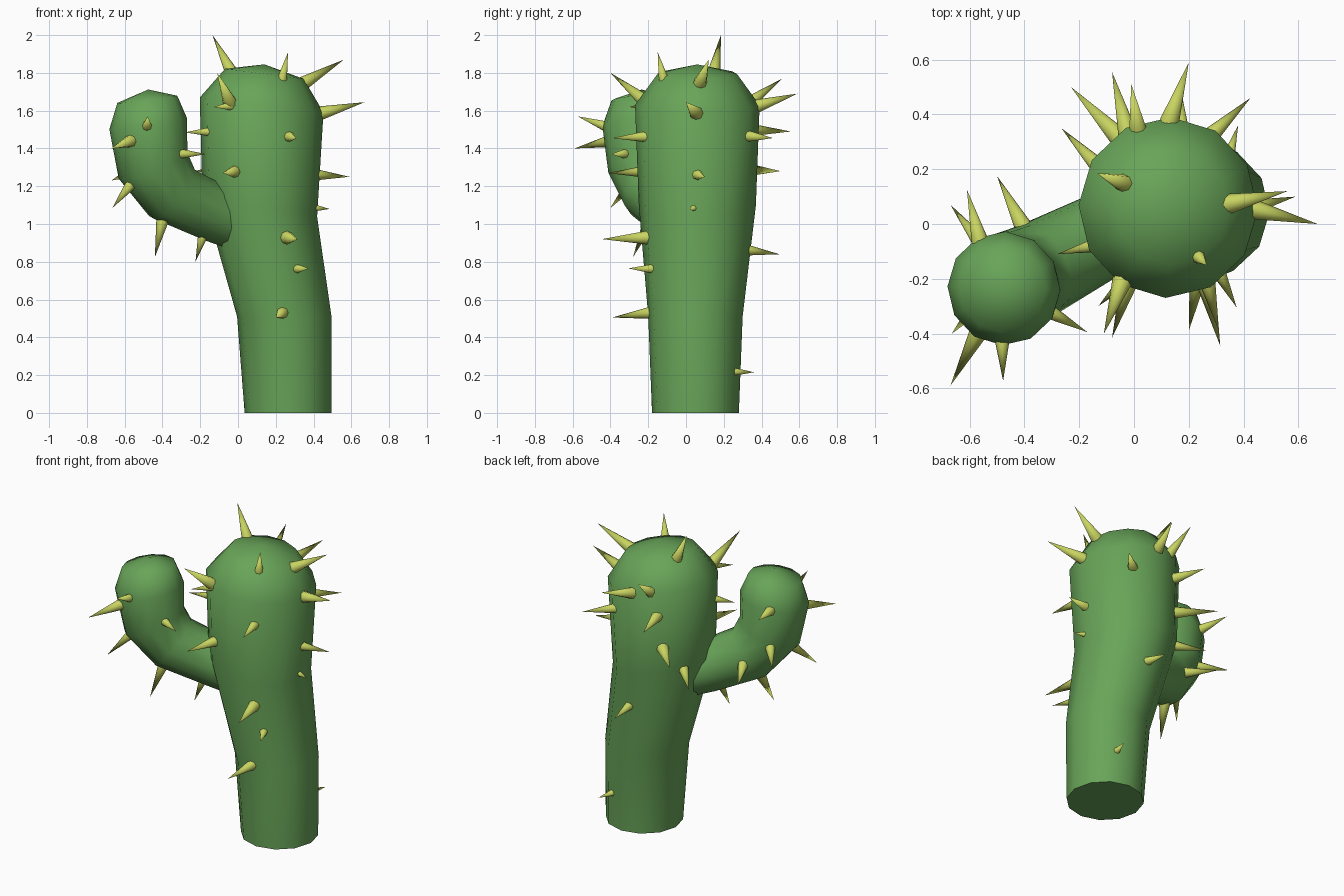
import bpy, bmesh, math
from mathutils import Vector
from mathutils.bvhtree import BVHTree

if "Cube" in bpy.data.objects:
    bpy.data.objects.remove(bpy.data.objects["Cube"])

SIDES = 12


def material(name, rgb):
    m = bpy.data.materials.new(name)
    m.diffuse_color = (*rgb, 1)
    m.use_nodes = True
    m.node_tree.nodes["Principled BSDF"].inputs["Base Color"].default_value = m.diffuse_color
    return m


green = material("cactus green", (0.138, 0.37, 0.098))
yellow = material("spine yellow", (0.58, 0.66, 0.12))


def finish(bm, name, mat, angle):
    bmesh.ops.recalc_face_normals(bm, faces=bm.faces)
    mesh = bpy.data.meshes.new(name)
    bm.to_mesh(mesh)
    mesh.materials.append(mat)
    ob = bpy.data.objects.new(name, mesh)
    bpy.context.collection.objects.link(ob)
    bpy.ops.object.select_all(action='DESELECT')
    ob.select_set(True)
    bpy.context.view_layer.objects.active = ob
    bpy.ops.object.shade_smooth_by_angle(angle=math.radians(angle))
    return ob


def stem(name, rings, apex):
    """Loft rings of (centre, radius, axis) and close them with an apex.
    Returns a search tree of the surface for planting spines."""
    bm = bmesh.new()
    loops = []
    for centre, radius, axis in rings:
        n = Vector(axis).normalized()
        v = n.cross(Vector((0.88, 0.47, 0))).normalized()
        u = v.cross(n)
        loop = []
        for i in range(SIDES):
            a = math.tau * i / SIDES
            loop.append(bm.verts.new(Vector(centre) + radius * (u * math.cos(a) + v * math.sin(a))))
        loops.append(loop)
    for lo, hi in zip(loops, loops[1:]):
        for i in range(SIDES):
            j = (i + 1) % SIDES
            bm.faces.new((lo[i], lo[j], hi[j], hi[i]))
    top = bm.verts.new(apex)
    for i in range(SIDES):
        bm.faces.new((loops[-1][i], loops[-1][(i + 1) % SIDES], top))
    bm.faces.new(loops[0][::-1])
    tree = BVHTree.FromBMesh(bm)
    finish(bm, name, green, 60)
    bm.free()
    return tree


def spines(name, tree, tips):
    """Cones from the nearest point of the stem out to each tip."""
    bm = bmesh.new()
    for t in tips:
        tip = Vector(t)
        base = tree.find_nearest(tip)[0]
        axis = tip - base
        radius = 0.012 + 0.11 * axis.length
        n = axis.normalized()
        u = n.orthogonal().normalized()
        v = n.cross(u)
        root = base - n * 0.02
        ring = [bm.verts.new(root + radius * (u * math.cos(a) + v * math.sin(a)))
                for a in (math.tau * i / 8 for i in range(8))]
        end = bm.verts.new(tip)
        for i in range(8):
            bm.faces.new((ring[i], ring[(i + 1) % 8], end))
        bm.faces.new(ring[::-1])
    finish(bm, name, yellow, 60)
    bm.free()


# Trunk: leans left, swells and ends in a dome
trunk = stem("trunk", [
    ((0.265, 0.05, 0), 0.23, (0, 0, 1)),
    ((0.245, 0.05, 0.51), 0.25, (0, 0, 1)),
    ((0.115, 0.06, 1.10), 0.31, (0.2, 0, 1)),
    ((0.125, 0.06, 1.63), 0.33, (0.12, 0, 1)),
    ((0.14, 0.06, 1.795), 0.21, (0.13, 0, 1)),
], (0.14, 0.06, 1.845))

# Side arm: out of the trunk, then bent upwards
arm = stem("arm", [
    ((0.10, 0.05, 0.97), 0.15, (-0.87, -0.43, 0.38)),
    ((-0.13, -0.05, 1.06), 0.158, (-0.87, -0.43, 0.38)),
    ((-0.35, -0.165, 1.165), 0.175, (-0.75, -0.38, 0.65)),
    ((-0.45, -0.22, 1.31), 0.195, (-0.4, -0.2, 1)),
    ((-0.475, -0.235, 1.53), 0.208, (-0.14, -0.05, 1)),
    ((-0.48, -0.235, 1.66), 0.16, (-0.12, -0.04, 1)),
], (-0.475, -0.235, 1.712))

# Spines on the trunk
spines("trunk_spines", trunk, [
    (-0.135, 0.185, 2.0), (0.265, -0.15, 1.91), (0.56, 0.12, 1.87),
    (0.67, 0.0, 1.645), (0.59, 0.10, 1.25), (0.485, 0.02, 1.08),
    (-0.11, -0.40, 1.80), (-0.13, -0.30, 1.62), (-0.08, -0.415, 1.27),
    (0.31, -0.39, 1.455), (0.315, -0.445, 0.92), (0.375, -0.305, 0.765),
    (0.20, -0.39, 0.505), (-0.28, -0.11, 1.485),
    (0.20, 0.59, 1.69), (-0.01, 0.51, 1.77), (-0.08, 0.555, 1.49),
    (0.425, 0.46, 1.455), (-0.23, 0.50, 1.28), (0.17, 0.495, 0.84),
    (-0.265, 0.35, 1.09), (0.38, 0.36, 0.215),
])

# Spines on the arm
spines("arm_spines", arm, [
    (-0.478, -0.573, 1.57), (-0.67, -0.59, 1.40), (-0.665, -0.40, 1.085),
    (-0.44, -0.28, 0.825), (-0.225, -0.13, 0.80), (-0.17, -0.395, 1.37),
    (-0.61, 0.125, 1.55), (-0.50, 0.175, 1.12), (-0.67, 0.07, 1.23),
])
